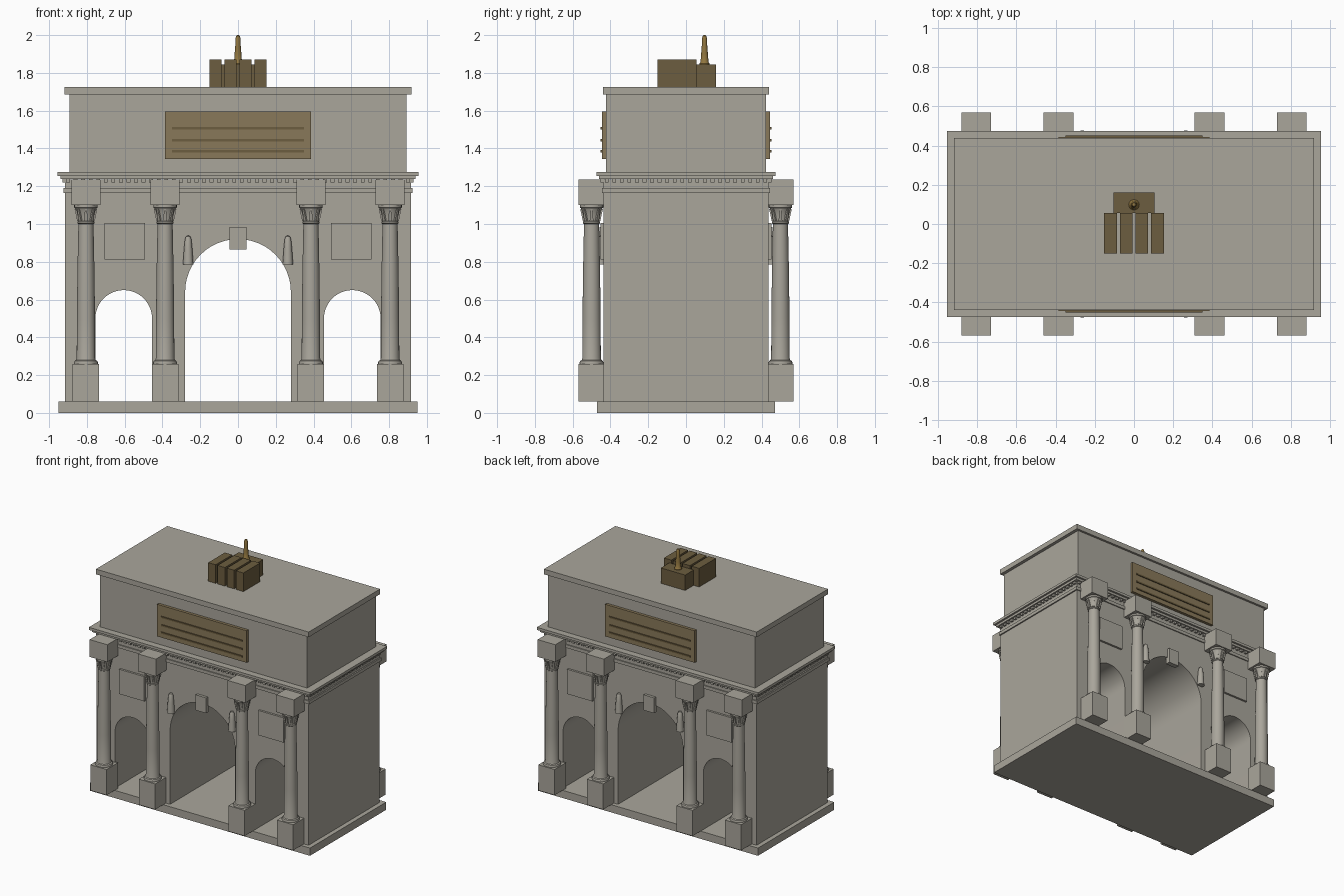
import bpy, bmesh, math
from mathutils import Matrix, Vector

if "Cube" in bpy.data.objects:
    bpy.data.objects.remove(bpy.data.objects["Cube"])


def finish(bm, name, mat=None, smooth=False):
    bmesh.ops.recalc_face_normals(bm, faces=bm.faces)
    me = bpy.data.meshes.new(name)
    bm.to_mesh(me)
    bm.free()
    ob = bpy.data.objects.new(name, me)
    bpy.context.collection.objects.link(ob)
    if mat:
        me.materials.append(mat)
    if smooth:
        bpy.ops.object.select_all(action='DESELECT')
        ob.select_set(True)
        bpy.context.view_layer.objects.active = ob
        bpy.ops.object.shade_smooth_by_angle(angle=math.radians(35))
    return ob


def add_box(bm, x0, x1, y0, y1, z0, z1):
    m = Matrix.Translation(((x0 + x1) / 2, (y0 + y1) / 2, (z0 + z1) / 2))
    m = m @ Matrix.Diagonal((x1 - x0, y1 - y0, z1 - z0, 1))
    return bmesh.ops.create_cube(bm, size=1, matrix=m)['verts']


def box(name, *b, mat=None):
    bm = bmesh.new()
    add_box(bm, *b)
    return finish(bm, name, mat)


def slab(name, hx, hy, z0, z1):
    return box(name, -hx, hx, -hy, hy, z0, z1)


def add_lathe(bm, profile, x, y, n=24):
    rings = [[bm.verts.new((x + r * math.cos(2 * math.pi * i / n),
                            y + r * math.sin(2 * math.pi * i / n), z)) for i in range(n)]
             for r, z in profile]
    for a, b in zip(rings, rings[1:]):
        for i in range(n):
            j = (i + 1) % n
            bm.faces.new((a[i], a[j], b[j], b[i]))
    bm.faces.new(rings[0])
    bm.faces.new(rings[-1])


def material(name, rgb):
    m = bpy.data.materials.new(name)
    m.diffuse_color = (*rgb, 1)
    m.use_nodes = True
    m.node_tree.nodes["Principled BSDF"].inputs["Base Color"].default_value = m.diffuse_color
    return m


stone = material("stone", (0.40, 0.38, 0.33))
panel_mat = material("bronze_panel", (0.25, 0.19, 0.10))
bronze = material("dark_bronze", (0.15, 0.11, 0.05))
gold = material("gilt_bronze", (0.28, 0.18, 0.05))

# plinth and pierced main block
slab("plinth", 0.95, 0.47, 0, 0.06)
HX, HY = 0.915, 0.437
outline = [(-HX, 0.06)]
for cx, r, spring in ((-0.605, 0.15, 0.50), (0, 0.28, 0.64), (0.605, 0.15, 0.50)):
    outline.append((cx - r, 0.06))
    for i in range(25):
        a = math.pi * (1 - i / 24)
        outline.append((cx + r * math.cos(a), spring + r * math.sin(a)))
    outline.append((cx + r, 0.06))
outline += [(HX, 0.06), (HX, 1.235), (-HX, 1.235)]
bm = bmesh.new()
face = bm.faces.new([bm.verts.new((x, -HY, z)) for x, z in outline])
ext = bmesh.ops.extrude_face_region(bm, geom=[face], use_keep_orig=True)
bmesh.ops.translate(bm, vec=(0, 2 * HY, 0),
                    verts=[v for v in ext['geom'] if isinstance(v, bmesh.types.BMVert)])
finish(bm, "main_block", smooth=True)

# entablature, attic and top cornice
slab("architrave", 0.925, 0.445, 1.165, 1.19)
slab("cornice_lower", 0.94, 0.46, 1.237, 1.255)
slab("cornice_upper", 0.955, 0.475, 1.255, 1.275)
slab("attic", 0.893, 0.423, 1.275, 1.685)
slab("attic_cornice", 0.918, 0.44, 1.685, 1.725)

# dentil rows on all four sides
bm = bmesh.new()
for s in (-1, 1):
    for i in range(46):
        x = -0.9 + i * 0.04
        y = s * 0.442
        add_box(bm, x - 0.01, x + 0.01, y - 0.01, y + 0.01, 1.22, 1.238)
    for i in range(22):
        y = -0.42 + i * 0.04
        x = s * 0.92
        add_box(bm, x - 0.01, x + 0.01, y - 0.01, y + 0.01, 1.22, 1.238)
finish(bm, "dentils")

# columns with pedestal, base, capital leaves and entablature block
shaft = [(0.062, 0.255), (0.064, 0.265), (0.06, 0.275), (0.052, 0.28), (0.049, 0.29),
         (0.048, 0.5), (0.045, 0.75), (0.040, 1.0), (0.045, 1.004), (0.045, 1.012),
         (0.040, 1.016), (0.043, 1.04), (0.050, 1.07), (0.058, 1.085), (0.062, 1.087),
         (0.062, 1.105)]
for s, side in ((-1, "front"), (1, "back")):
    for k, x in enumerate((-0.805, -0.386, 0.386, 0.805)):
        y = s * 0.5
        tag = f"{side}_{k + 1}"
        box("pedestal_" + tag, x - 0.07, x + 0.07, y - 0.07, y + 0.07, 0.06, 0.26)
        box("column_block_" + tag, x - 0.076, x + 0.076, y - 0.07, y + 0.07, 1.10, 1.235)
        bm = bmesh.new()
        add_lathe(bm, shaft, x, y)
        finish(bm, "column_" + tag, smooth=True)
        bm = bmesh.new()
        for i in range(8):
            vs = add_box(bm, 0.036, 0.046, -0.010, 0.010, 1.015, 1.08)
            for v in vs:
                if v.co.z > 1.05:
                    v.co.x += 0.014
                    v.co.y *= 0.5
            m = Matrix.Translation((x, y, 0)) @ Matrix.Rotation(i * math.pi / 4, 4, 'Z')
            bmesh.ops.transform(bm, matrix=m, verts=vs)
        finish(bm, "capital_leaves_" + tag)

    def relief(name, x0, x1, z0, z1, inner, outer, mat=None):
        y0, y1 = sorted((s * inner, s * outer))
        box(f"{name}_{side}", x0, x1, y0, y1, z0, z1, mat=mat)

    # keystone, relief panels and spandrel figures
    relief("keystone", -0.045, 0.045, 0.865, 0.985, 0.42, 0.458)
    for sx, lr in ((-1, "left"), (1, "right")):
        c = sx * 0.6
        relief("relief_panel_" + lr, c - 0.108, c + 0.108, 0.812, 1.005, 0.43, 0.453)
        bm = bmesh.new()
        add_lathe(bm, [(0.028, 0.785), (0.026, 0.81), (0.022, 0.87), (0.017, 0.92),
                       (0.011, 0.934), (0.004, 0.938)], sx * 0.264, s * 0.45, 12)
        finish(bm, f"spandrel_figure_{lr}_{side}", smooth=True)

    # attic tablet with raised bars
    relief("attic_tablet", -0.386, 0.386, 1.345, 1.595, 0.42, 0.445, panel_mat)
    for i, z in enumerate((1.385, 1.443, 1.507)):
        relief(f"tablet_bar_{i + 1}", -0.35, 0.35, z - 0.006, z + 0.006, 0.44, 0.452, bronze)

# rooftop group: four steeds, chariot and standing figure
for i in range(4):
    x = -0.12 + i * 0.08
    box(f"steed_{i + 1}", x - 0.032, x + 0.032, -0.15, 0.055, 1.725, 1.87, mat=bronze)
box("chariot", -0.105, 0.105, 0.055, 0.16, 1.725, 1.845, mat=bronze)
bm = bmesh.new()
add_lathe(bm, [(0.027, 1.843), (0.027, 1.85), (0.021, 1.858), (0.018, 1.90), (0.014, 1.95),
               (0.013, 1.985), (0.009, 1.996), (0.003, 2.0)], 0, 0.098, 16)
finish(bm, "chariot_figure", gold, smooth=True)

# stone finish on every part left uncoloured
for ob in bpy.context.collection.objects:
    if not ob.data.materials:
        ob.data.materials.append(stone)
